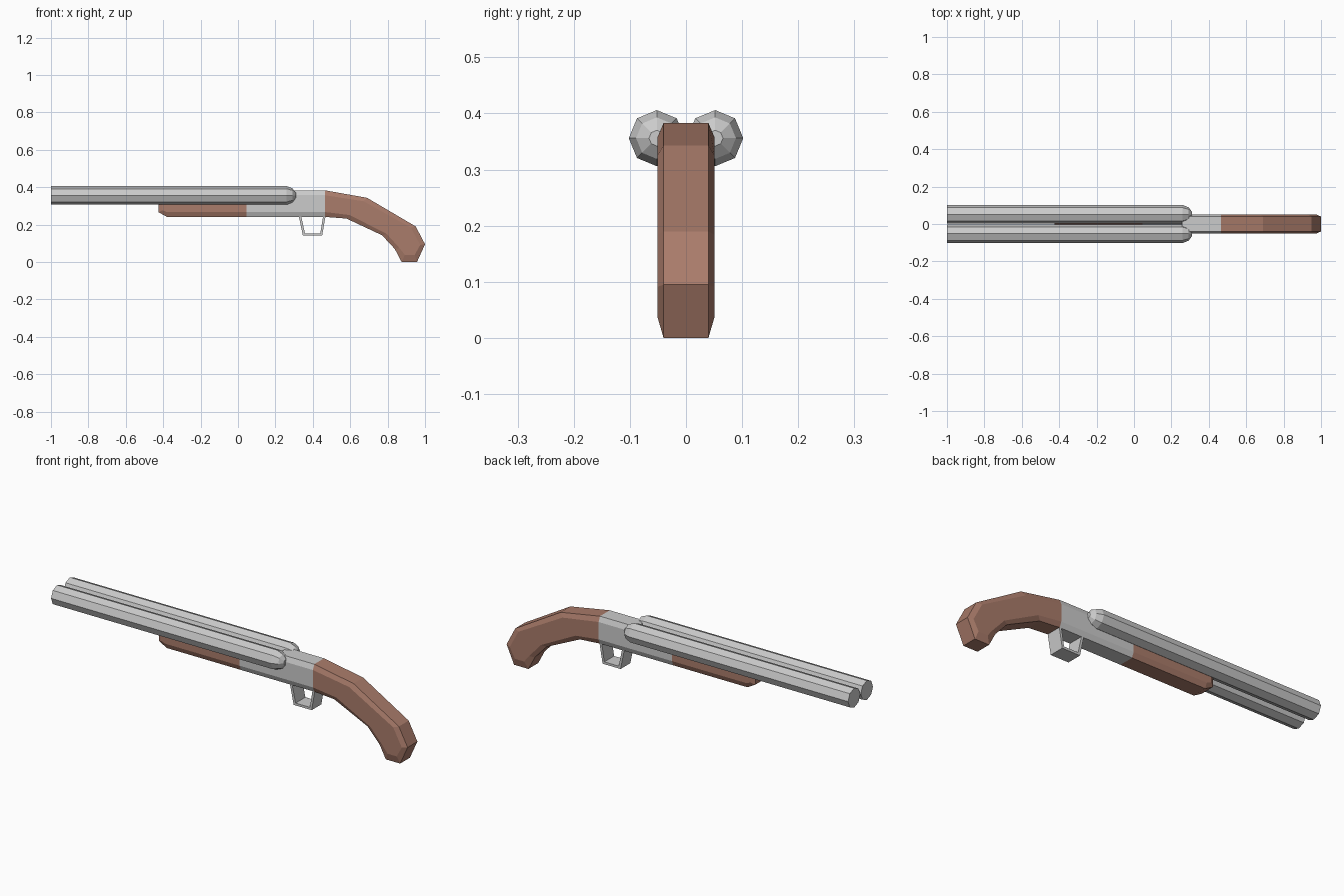
import bpy, bmesh, math

if "Cube" in bpy.data.objects:
    bpy.data.objects.remove(bpy.data.objects["Cube"])

wood = bpy.data.materials.new("wood")
wood.diffuse_color = (0.40, 0.20, 0.145, 1)
wood.use_nodes = True
wood.node_tree.nodes["Principled BSDF"].inputs["Base Color"].default_value = wood.diffuse_color
W_FLAT, W_SIDE, CHAMFER = 0.04, 0.051, 0.026


def finish(name, bm, mat=None):
    bmesh.ops.recalc_face_normals(bm, faces=bm.faces)
    me = bpy.data.meshes.new(name)
    bm.to_mesh(me)
    bm.free()
    ob = bpy.data.objects.new(name, me)
    bpy.context.collection.objects.link(ob)
    if mat:
        me.materials.append(mat)
    return ob


def section(top, bottom, side_top=None, side_bottom=None):
    """Eight-sided section in the x/z plane of a top and a bottom point."""
    dx, dz = bottom[0] - top[0], bottom[1] - top[1]
    k = CHAMFER / math.hypot(dx, dz)
    st = side_top or (top[0] + dx * k, top[1] + dz * k)
    sb = side_bottom or (bottom[0] - dx * k, bottom[1] - dz * k)
    half = [(top, W_FLAT), (st, W_SIDE), (sb, W_SIDE), (bottom, W_FLAT)]
    return ([(p[0], y, p[1]) for p, y in half]
            + [(p[0], -y, p[1]) for p, y in reversed(half)])


def loft(name, sections, mat=None):
    bm = bmesh.new()
    rings = [[bm.verts.new(c) for c in s] for s in sections]
    for a, b in zip(rings, rings[1:]):
        for i in range(8):
            j = (i + 1) % 8
            bm.faces.new((a[i], a[j], b[j], b[i]))
    # Each end is a flat strip with a chamfer on both sides
    for r in (rings[0], rings[-1]):
        bm.faces.new((r[0], r[3], r[4], r[7]))
        bm.faces.new(r[0:4])
        bm.faces.new(r[4:8])
    return finish(name, bm, mat)


# Curved wooden stock
loft("stock", [
    section((0.465, 0.383), (0.465, 0.241)),
    section((0.69, 0.343), (0.58, 0.232)),
    section((0.95, 0.19), (0.77, 0.143)),
    section((1.0, 0.095), (0.838, 0.07)),
    section((0.957, 0.0), (0.875, 0.0), (0.945, 0.038), (0.892, 0.038)),
], wood)

# Metal receiver, low under the barrels and full height behind them
loft("receiver", [
    section((0.045, 0.33), (0.045, 0.241)),
    section((0.255, 0.33), (0.255, 0.241)),
    section((0.257, 0.383), (0.257, 0.241)),
    section((0.465, 0.383), (0.465, 0.241)),
])

# Wooden fore-end
loft("fore_end", [
    section((-0.425, 0.33), (-0.425, 0.266), (-0.405, 0.305), (-0.405, 0.276)),
    section((-0.38, 0.33), (-0.38, 0.241)),
    section((0.045, 0.33), (0.045, 0.241)),
], wood)

# Eight-sided barrels with a rounded breech
BARREL = [(-1.0, 0.05), (0.26, 0.05), (0.292, 0.037), (0.309, 0.014)]
for side, y0 in (("left", 0.052), ("right", -0.052)):
    bm = bmesh.new()
    rings = []
    for x, r in BARREL:
        rings.append([bm.verts.new((x, y0 + r * math.cos(i * math.pi / 4),
                                    0.356 + r * math.sin(i * math.pi / 4)))
                      for i in range(8)])
    for a, b in zip(rings, rings[1:]):
        for i in range(8):
            j = (i + 1) % 8
            bm.faces.new((a[i], a[j], b[j], b[i]))
    bm.faces.new(rings[0])
    bm.faces.new(rings[-1])
    finish("barrel_" + side, bm)

# Trigger guard: a flat U-shaped band
outer = [(0.325, 0.245), (0.347, 0.141), (0.450, 0.141), (0.468, 0.245)]
inner = [(0.338, 0.245), (0.358, 0.153), (0.440, 0.153), (0.455, 0.245)]
bm = bmesh.new()
rings = [[bm.verts.new((p[0], y, p[1]))
          for p, y in ((o, -W_FLAT), (o, W_FLAT), (n, W_FLAT), (n, -W_FLAT))]
         for o, n in zip(outer, inner)]
for a, b in zip(rings, rings[1:]):
    for i in range(4):
        j = (i + 1) % 4
        bm.faces.new((a[i], a[j], b[j], b[i]))
bm.faces.new(rings[0])
bm.faces.new(rings[-1])
finish("trigger_guard", bm)
